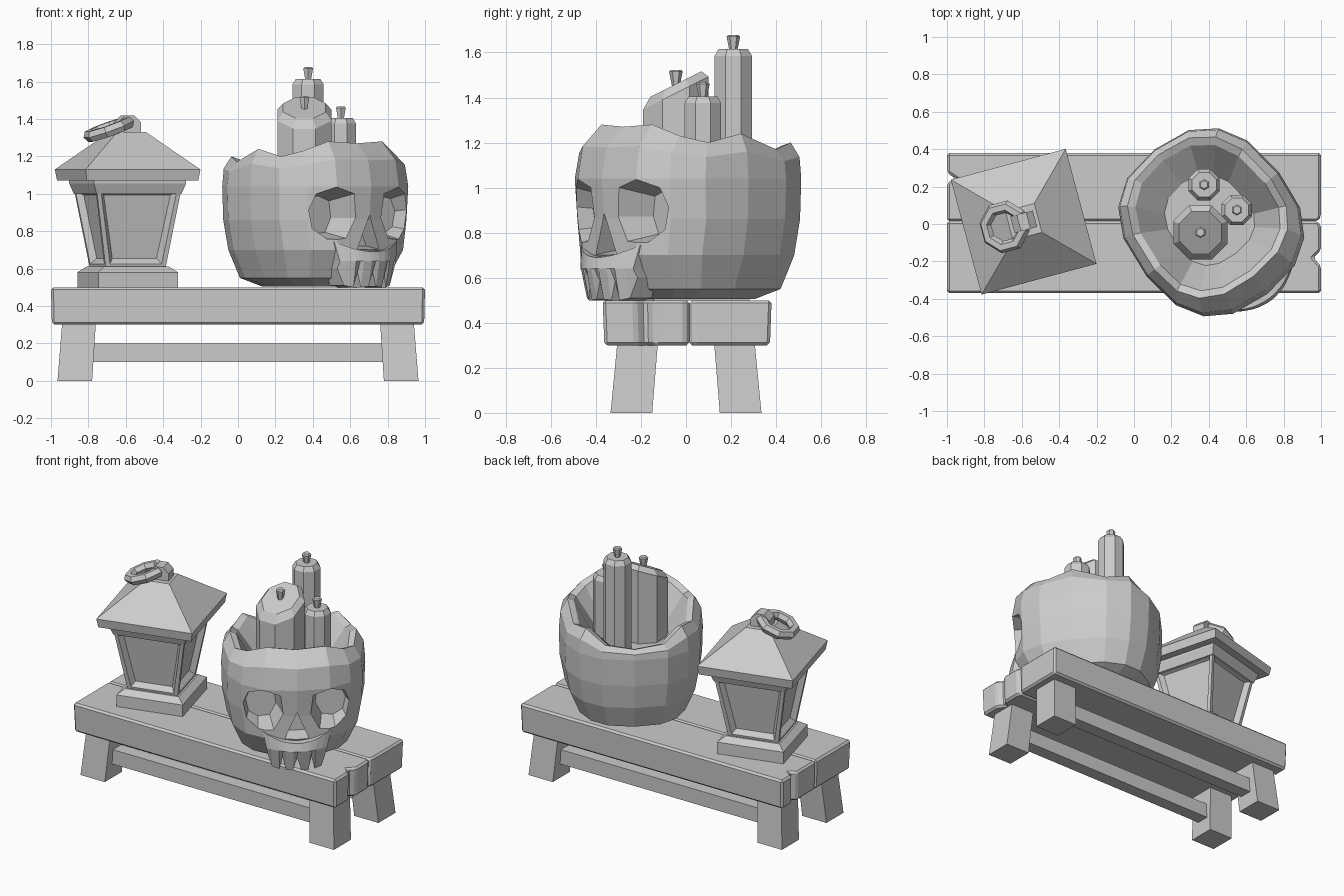
import bpy, bmesh, math
from mathutils import Matrix

if "Cube" in bpy.data.objects:
    bpy.data.objects.remove(bpy.data.objects["Cube"])

I = Matrix.Identity(4)


def finish(name, bm, M=I):
    bmesh.ops.recalc_face_normals(bm, faces=bm.faces)
    me = bpy.data.meshes.new(name)
    bm.to_mesh(me)
    bm.free()
    me.transform(M)
    ob = bpy.data.objects.new(name, me)
    bpy.context.collection.objects.link(ob)
    return ob


def loft_bm(rings):
    """Skin a stack of equal-length vertex rings and cap both ends."""
    bm = bmesh.new()
    vs = [[bm.verts.new(p) for p in r] for r in rings]
    n = len(vs[0])
    for a, b in zip(vs, vs[1:]):
        for i in range(n):
            j = (i + 1) % n
            bm.faces.new((a[i], a[j], b[j], b[i]))
    bm.faces.new(vs[0])
    bm.faces.new(vs[-1])
    bmesh.ops.recalc_face_normals(bm, faces=bm.faces)
    return bm


def loft(name, rings, M=I):
    return finish(name, loft_bm(rings), M)


def rect(x0, x1, y0, y1, z):
    return [(x0, y0, z), (x1, y0, z), (x1, y1, z), (x0, y1, z)]


def sq(h, z):
    return rect(-h, h, -h, h, z)


def circle(r, z, n=8, slope=0):
    pts = []
    for i in range(n):
        a = 2 * math.pi * (i + .5) / n
        x, y = r * math.cos(a), r * math.sin(a)
        pts.append((x, y, z + slope * y))
    return pts


def bevel(ob, w):
    m = ob.modifiers.new("bevel", 'BEVEL')
    m.width, m.segments = w, 1


# bench planks with chipped ends
front = [(-1, -.37), (1, -.37), (1, -.225), (.96, -.18), (1, -.14), (1, -.015), (.985, .015), (-1, .015)]
back = [(-1, .015), (.985, .015), (1, .04), (1, .38), (-1, .38), (-1, .275), (-.955, .245), (-1, .22)]
for name, out in (("front_plank", front), ("back_plank", back)):
    bevel(loft(name, [[(x * .995, .015 + (y - .015) * .98, .3) for x, y in out],
                      [(x, y, .5) for x, y in out]]), .013)

# splayed legs and long rails
for sy, side in ((-1, "front"), (1, "back")):
    for sx, end in ((-1, "left"), (1, "right")):
        R = [rect(.78, .965, .15, .335, 0), rect(.76, .94, .125, .305, .31)]
        loft(f"{side}_{end}_leg", [[(x * sx, y * sy, z) for x, y, z in r] for r in R])
    loft(side + "_rail", [rect(-.8, .8, sy * .22 - .045, sy * .22 + .045, z) for z in (.1, .2)])

# lantern: base, panelled body, roof
L = Matrix.Translation((-.59, .012, 0)) @ Matrix.Rotation(math.radians(15), 4, 'Z')
loft("lantern_base", [sq(.22, .5), sq(.22, .58), sq(.178, .612)], L)
bm = loft_bm([sq(.165, .6), sq(.235, 1.03)])
sides = [f for f in bm.faces if abs(f.normal.z) < .6]
bmesh.ops.inset_individual(bm, faces=sides, thickness=.034)
bmesh.ops.inset_individual(bm, faces=sides, thickness=.032, depth=-.035)
finish("lantern_body", bm, L)
loft("lantern_roof", [sq(.235, 1.0), sq(.255, 1.055), sq(.255, 1.07), sq(.308, 1.07),
                      sq(.318, 1.13), sq(.08, 1.33)], L)

# lantern loop and tilted ring
loft("lantern_loop", [[(x, y, 1.355 + z) for x, z, _ in circle(.068, 0)] for y in (-.045, .045)], L)
bpy.ops.mesh.primitive_torus_add(major_segments=8, minor_segments=6, major_radius=.11, minor_radius=.033)
ring = bpy.context.object
ring.name = "lantern_ring"
ring.data.transform(L @ Matrix.Translation((-.105, 0, 1.345)) @ Matrix.Rotation(math.radians(-20), 4, 'Y')
                    @ Matrix.Rotation(math.radians(22.5), 4, 'Z'))
for p in ring.data.polygons:
    p.use_smooth = False

# skull bowl: superellipse rings, jagged rim, inner hollow
S = Matrix.Translation((.42, 0, 0)) @ Matrix.Rotation(math.radians(38), 4, 'Z')
rim = [1.27, 1.28, 1.23, 1.2, 1.24, 1.17, 1.2, 1.12, 1.1]


def skull_ring(w, f, b, zf):
    """w half width, f front reach, b back reach, zf height from rim height."""
    pts = []
    for k in range(16):
        a = 2 * math.pi * k / 16
        s, c = math.sin(a), math.cos(a)
        x = math.copysign(abs(s) ** .8, s) * w
        y = -math.copysign(abs(c) ** .8, c) * (f if c > 0 else b)
        pts.append((x, y, zf(rim[min(k, 16 - k)])))
    return pts


rings = [skull_ring(w, f, b, lambda r, z=z: z) for w, f, b, z in (
    (.24, .28, .32, .505), (.35, .37, .43, .55), (.415, .46, .48, .70),
    (.445, .46, .5, .86), (.45, .475, .505, 1.04))]
rings += [skull_ring(.44, .45, .5, lambda r: 1.04 + (r - 1.04) * .6),
          skull_ring(.395, .355, .47, lambda r: r),
          skull_ring(.355, .32, .43, lambda r: r - .015),
          skull_ring(.22, .2, .27, lambda r: .99)]
skull = loft("skull_bowl", rings, S)

# eye sockets and nose opening are cut out of the bowl
eye = [(.085, 1.02), (.21, 1.065), (.33, 1.04), (.38, .93), (.35, .79), (.25, .725), (.13, .74), (.065, .87)]


def carve(outline, cx, cz, depth, shrink):
    cut = loft("cutter", [[(cx + (x - cx) * k, -f, cz + (z - cz) * k) for x, z in outline]
                          for f, k in ((.6, 1.08), (depth, shrink))], S)
    cut.hide_render = True
    m = skull.modifiers.new("carve", 'BOOLEAN')
    m.operation, m.solver, m.object = 'DIFFERENCE', 'EXACT', cut
    bpy.context.view_layer.objects.active = skull
    bpy.ops.object.modifier_apply(modifier=m.name)
    bpy.data.objects.remove(cut)


for s in (1, -1):
    carve([(x * s, z) for x, z in eye], .21 * s, .875, .28, .6)
carve([(0, .92), (.1, .68), (-.1, .68)], 0, .77, .36, .55)

# upper jaw with four teeth, curved around the face
bm = bmesh.new()
half = [(0, .585), (.025, .505), (.07, .5), (.09, .585), (.11, .5), (.155, .51), (.185, .6)]
cols = [(-r, z) for r, z in half[:0:-1]] + half
rows = [[bm.verts.new((r, -.485 + 2 * r * r, z)) for r, z in cols],
        [bm.verts.new((r * 1.03, -.515 + 2 * r * r, .64)) for r, z in cols],
        [bm.verts.new((r * 1.15, -.5 + 2.2 * r * r, .69 + 1.6 * r * r)) for r, z in cols]]
faces = [bm.faces.new((a[i], a[i + 1], b[i + 1], b[i]))
         for a, b in zip(rows, rows[1:]) for i in range(len(cols) - 1)]
ext = bmesh.ops.extrude_face_region(bm, geom=faces, use_keep_orig=True)
for v in ext["geom"]:
    if isinstance(v, bmesh.types.BMVert):
        v.co.y = v.co.y * .4 - .14
finish("upper_jaw_teeth", bm, S)

# candles: x, y, radius, shoulder height, top height, slope of the top
for name, x, y, r, z0, z1, sl in (("wide_candle", .355, -.045, .157, 1.42, 1.46, .5),
                                  ("tall_candle", .375, .21, .09, 1.585, 1.615, 0),
                                  ("short_candle", .55, .075, .088, 1.375, 1.405, 0)):
    T = Matrix.Translation((x, y, 0))
    loft(name, [circle(r, .95), circle(r, z0, 8, sl), circle(r * .78, z1, 8, sl)], T)
    loft(name + "_wick", [circle(.015, z1 - .02, 6), circle(.03, z1 + .055, 6), circle(.022, z1 + .063, 6)], T)
